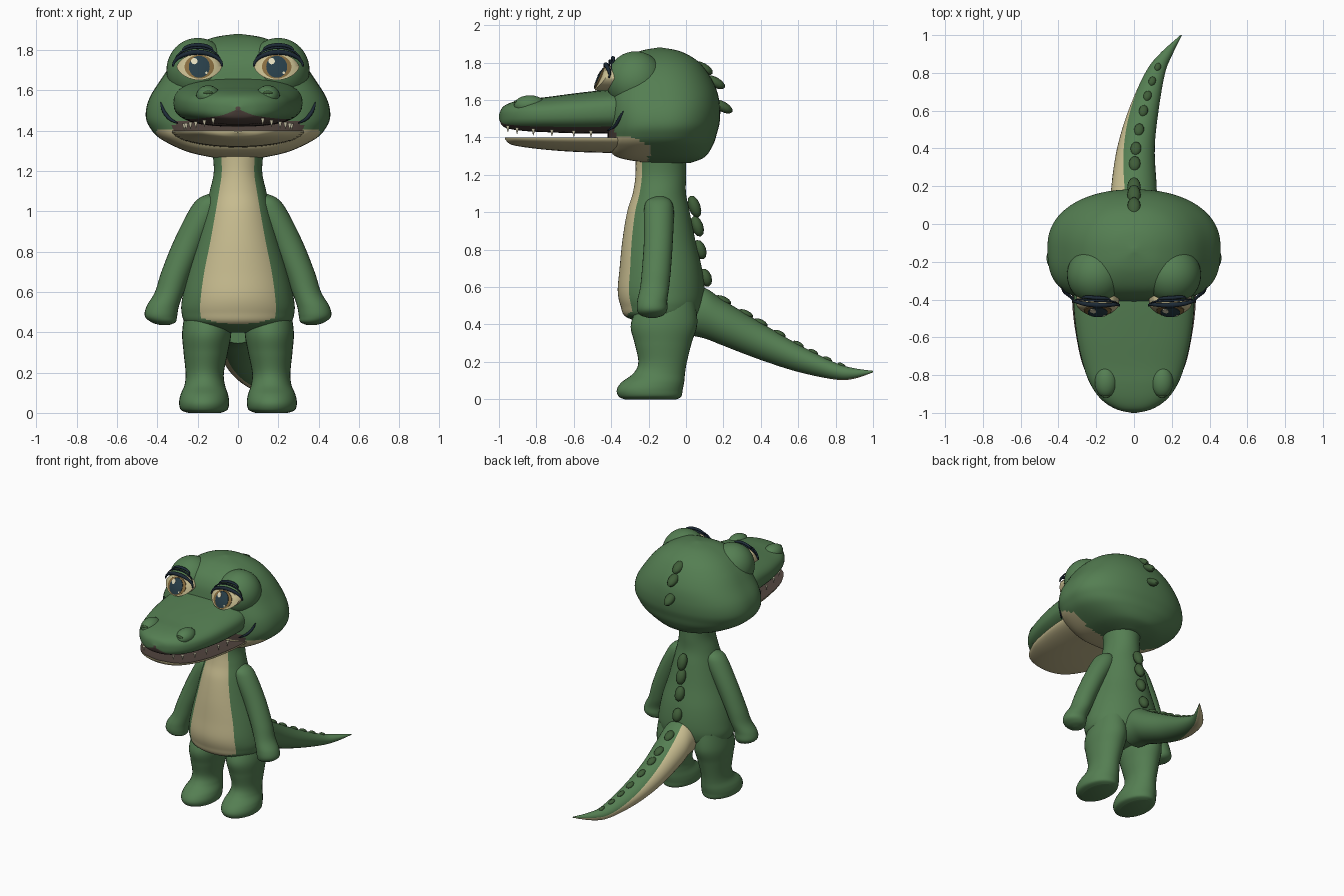
import bpy, bmesh, math
from math import sin, cos, pi, radians
from mathutils import Vector, Euler

cube = bpy.data.objects.get("Cube")
if cube:
    bpy.data.objects.remove(cube)


def material(name, rgb):
    m = bpy.data.materials.new(name)
    m.use_nodes = True
    m.diffuse_color = (*rgb, 1)
    m.node_tree.nodes["Principled BSDF"].inputs["Base Color"].default_value = (*rgb, 1)
    return m


GREEN = material("skin green", (.09, .21, .085))
DARK = material("scute green", (.05, .11, .04))
CREAM = material("belly cream", (.58, .51, .28))
MOUTH = material("mouth brown", (.085, .06, .05))
NAVY = material("lash navy", (.012, .023, .037))
PUPIL = material("pupil teal", (.021, .048, .065))
IRIS = material("iris gold", (.24, .15, .05))
WHITE = material("tooth ivory", (.75, .7, .5))


def finish(name, bm, mats, angle=50):
    bmesh.ops.recalc_face_normals(bm, faces=bm.faces)
    me = bpy.data.meshes.new(name)
    bm.to_mesh(me)
    bm.free()
    for m in mats:
        me.materials.append(m)
    ob = bpy.data.objects.new(name, me)
    bpy.context.collection.objects.link(ob)
    bpy.ops.object.select_all(action='DESELECT')
    ob.select_set(True)
    bpy.context.view_layer.objects.active = ob
    bpy.ops.object.shade_smooth_by_angle(angle=radians(angle))
    return ob


def spline(keys, steps=8):
    """Catmull-Rom through tuples of any length."""
    out = []
    for i in range(len(keys) - 1):
        a, b, c, d = (keys[max(0, min(len(keys) - 1, i + k))] for k in (-1, 0, 1, 2))
        for s in range(steps):
            t = s / steps
            out.append([q + .5 * t * (r - p + t * (2 * p - 5 * q + 4 * r - v + t * (3 * (q - r) + v - p)))
                        for p, q, r, v in zip(a, b, c, d)])
    return out + [list(keys[-1])]


def loft(name, rings, mats, rule=None, angle=50):
    """Skin closed rings; rule(centre, column fraction) picks the material."""
    bm = bmesh.new()
    rows = [[bm.verts.new(p) for p in r] for r in rings]
    n = len(rows[0])
    for lo, hi in zip(rows, rows[1:]):
        for j in range(n):
            f = bm.faces.new((lo[j], lo[(j + 1) % n], hi[(j + 1) % n], hi[j]))
            if rule:
                f.material_index = rule(f.calc_center_median(), (j + .5) / n)
    for r in (rows[0], rows[-1]):
        f = bm.faces.new(r)
        if rule:
            f.material_index = rule(f.calc_center_median(), .75)
    return finish(name, bm, mats, angle)


def power(v, e):
    return math.copysign(abs(v) ** (2 / e), v)


def flat_rings(keys, n=60, front=2, back=2, side=1):
    """Horizontal rings from (z, centre x, half width, front y, back y)."""
    rings = []
    for z, cx, rx, yf, yb in spline(keys):
        ring = []
        for j in range(n):
            a = 2 * pi * j / n
            e = front if sin(a) < 0 else back
            ring.append((side * (cx + rx * power(cos(a), e)),
                         (yf + yb) / 2 + (yb - yf) / 2 * power(sin(a), e), z))
        rings.append(ring)
    return rings


def ball(name, loc, scale, mat, rot=(0, 0, 0), seg=24):
    bm = bmesh.new()
    bmesh.ops.create_uvsphere(bm, u_segments=seg, v_segments=seg // 2, radius=1)
    turn = Euler(rot).to_matrix()
    for v in bm.verts:
        v.co = turn @ (v.co * Vector(scale)) + Vector(loc)
    return finish(name, bm, [mat])


def stroke(name, pts, radius, mat):
    cu = bpy.data.curves.new(name, 'CURVE')
    cu.dimensions = '3D'
    cu.bevel_depth = radius
    cu.use_fill_caps = True
    sp = cu.splines.new('POLY')
    sp.points.add(len(pts) - 1)
    for i, (p, q) in enumerate(zip(sp.points, pts)):
        p.co = (*q, 1)
        p.radius = .35 + .65 * sin(pi * i / (len(pts) - 1))
    cu.materials.append(mat)
    bpy.context.collection.objects.link(bpy.data.objects.new(name, cu))


# Torso with a cream belly panel
torso = [(1.32, 0, .13, -.27, 0), (1.2, 0, .12, -.27, 0), (1.1, 0, .14, -.285, 0),
         (1, 0, .165, -.315, .02), (.85, 0, .205, -.34, .05), (.7, 0, .25, -.355, .085),
         (.58, 0, .275, -.365, .1), (.5, 0, .28, -.35, .095), (.44, 0, .25, -.32, .07),
         (.4, 0, .12, -.2, 0)]
loft("torso", flat_rings(torso), [GREEN, CREAM],
     lambda c, u: int(abs(u - .75) < .117 and c.z > .44 + c.x ** 2))

# Arms and legs
arm = [(1.085, .13, .02, -.16, -.12), (1.06, .14, .06, -.21, -.08), (1, .16, .085, -.225, -.065),
       (.85, .24, .08, -.225, -.07), (.7, .305, .075, -.235, -.08), (.6, .34, .072, -.245, -.09),
       (.53, .373, .08, -.26, -.1), (.48, .382, .08, -.262, -.1), (.45, .37, .06, -.245, -.12),
       (.435, .365, .02, -.2, -.16)]
leg = [(.52, .15, .11, -.25, .05), (.4, .155, .122, -.295, .06), (.3, .16, .11, -.275, .03),
       (.2, .165, .095, -.255, .005), (.14, .165, .1, -.28, -.005), (.09, .167, .118, -.345, -.01),
       (.05, .168, .124, -.37, -.018), (.015, .168, .115, -.36, -.025), (0, .167, .08, -.33, -.05)]
for s, side in ((1, "left"), (-1, "right")):
    loft(side + "_arm", flat_rings(arm, 28, side=s), [GREEN])
    loft(side + "_leg", flat_rings(leg, 32, side=s), [GREEN])

# Tail: (y, x, z, half width, half height, twist); cream strip twists underneath
tail = spline([(0, 0, .47, .12, .125, 0), (.1, 0, .46, .122, .135, 0), (.2, 0, .408, .12, .122, 5),
               (.4, .01, .31, .1, .1, 20), (.6, .05, .22, .08, .074, 40),
               (.8, .112, .15, .053, .045, 65), (.9, .17, .138, .035, .028, 75),
               (1, .25, .148, .004, .004, 80)])
rings = [[(x + rx * cos(2 * pi * j / 36 + radians(t)), y, z + rz * sin(2 * pi * j / 36 + radians(t)))
          for j in range(36)] for y, x, z, rx, rz, t in tail]
loft("tail", rings, [GREEN, CREAM], lambda c, u: int(abs(u - .47) < .165))

# Scutes along head, back and tail
for i, (y, z) in enumerate([(.09, 1.77), (.155, 1.695), (.195, 1.565)]):
    ball(f"head_scute_{i}", (0, y, z), (.036, .06, .028), DARK, (-.5, 0, 0), 12)
for i, (y, z) in enumerate([(.045, 1.03), (.06, .925), (.075, .8), (.105, .65)]):
    ball(f"back_scute_{i}", (0, y, z), (.036, .032, .062 - .004 * i), DARK, (.35, 0, 0), 12)
for i, y in enumerate([.2, .31, .4, .5, .6, .68, .76, .83]):
    k = min(tail, key=lambda t: abs(t[0] - y))
    size = 1 - .07 * i
    ball(f"tail_scute_{i}", (k[1], k[0], k[2] + k[4]), (.033 * size, .046 * size, .02 * size), DARK,
         (-.45, 0, -.06 * i), 12)

# Head with cream lower cheeks
head = [(1.262, 0, .1, -.2, .02), (1.295, 0, .25, -.37, .1), (1.36, 0, .385, -.415, .145),
        (1.42, 0, .44, -.42, .165), (1.48, 0, .458, -.42, .18), (1.56, 0, .44, -.42, .182),
        (1.65, 0, .385, -.41, .165), (1.74, 0, .32, -.39, .12), (1.81, 0, .24, -.34, .06),
        (1.86, 0, .13, -.25, -.03), (1.88, 0, .01, -.15, -.13)]


def head_rule(c, u):
    if c.y < -.36 and abs(c.x) < .32 and 1.395 < c.z < 1.45:
        return 2
    return int(c.z < 1.405 and c.y < -.2 - 2 * max(0, c.z - 1.36))


loft("head", flat_rings(head, 72, 3, 2.2), [GREEN, CREAM, MOUTH], head_rule)

# Upper snout: (y, half width, bottom, top)
snout = spline([(-.3, .31, 1.42, 1.66), (-.42, .32, 1.42, 1.655), (-.6, .302, 1.422, 1.635),
                (-.75, .268, 1.428, 1.615), (-.85, .23, 1.433, 1.605), (-.93, .172, 1.443, 1.588),
                (-.98, .095, 1.46, 1.562), (-1, .012, 1.5, 1.52)])
rings = [[(w * power(cos(2 * pi * j / 48), 2.6), y,
           (b + t) / 2 + (t - b) / 2 * power(sin(2 * pi * j / 48), 2.6))
          for j in range(48)] for y, w, b, t in snout]
loft("upper_snout", rings, [GREEN, MOUTH], lambda c, u: int(abs(u - .75) < .145))

# Lower jaw: shallow bowl, (y, half width, depth)
jaw = spline([(-.3, .33, .085), (-.45, .325, .082), (-.6, .305, .077), (-.75, .27, .066),
              (-.88, .205, .05), (-.94, .135, .036), (-.967, .02, .01)])
rings = [[(w * cos(2 * pi * j / 48), y, 1.4 + sin(2 * pi * j / 48) * (d if j > 24 else -.2 * d))
          for j in range(48)] for y, w, d in jaw]
loft("lower_jaw", rings, [CREAM, MOUTH], lambda c, u: int(u < .5), 40)

EYE_X, EYE_Z = .192, 1.717


def eye_point(s, dx, dz, off):
    dome = math.sqrt(max(.05, 1 - (dx / .14) ** 2 - (dz / .14) ** 2))
    return Vector((s * EYE_X + dx, -.37 - .1 * dome + .45 * dz - off, EYE_Z + dz))


def eye_disc(name, s, outline, off, depth, mat, ox=0, oz=0):
    """Thin plate wrapped over the domed eye surface."""
    rings = [[eye_point(s, ox + f * x, oz + f * z, off) for x, z in outline]
             for f in (.05, .3, .55, .8, 1)]
    rings.append([p + Vector((0, depth, 0)) for p in rings[-1]])
    loft(name, rings, [mat])


def oval(a, b, e=1, n=40):
    return [(a * cos(2 * pi * j / n), b * math.copysign(abs(sin(2 * pi * j / n)) ** e, sin(2 * pi * j / n)))
            for j in range(n)]


for s, side in ((1, "left"), (-1, "right")):
    # Eye mound and eye
    ball(side + "_eye_mound", (.2 * s, -.27, 1.7), (.155, .155, .16), GREEN, seg=40)
    eye_disc(side + "_eye_white", s, oval(.112, .066, 1.3), 0, .08, CREAM)
    eye_disc(side + "_iris", s, oval(.073, .059), .004, .006, IRIS)
    eye_disc(side + "_pupil", s, oval(.052, .054), .007, .006, PUPIL)
    eye_disc(side + "_glint", s, oval(.016, .016, n=16), .01, .005, WHITE, -.025, .028)
    eye_disc(side + "_small_glint", s, oval(.006, .006, n=12), .01, .005, WHITE, .035, -.03)
    # Lash line, lid crease and brow
    arc = [pi * i / 20 for i in range(21)]
    for label, width, height, lift, thick in (("lash", .122, .07, .002, .013),
                                              ("crease", .115, .075, .02, .006),
                                              ("brow", .075, .03, .078, .01)):
        stroke(f"{side}_{label}", [eye_point(s, s * (.008 + width * cos(a)), lift + height * sin(a), .006)
                                   for a in arc], thick, NAVY)
    # Nostrils
    ball(side + "_nostril_mound", (.148 * s, -.835, 1.572), (.06, .085, .053), GREEN)
    ball(side + "_nostril", (.148 * s, -.908, 1.588), (.024, .012, .01), DARK, (-.5, 0, 0), 16)
    # Smile line
    smile = spline([(.3 * s, -.42, 1.437), (.34 * s, -.382, 1.46), (.37 * s, -.357, 1.5),
                    (.383 * s, -.335, 1.54)], 5)
    stroke(side + "_smile", smile, .009, NAVY)
    # Teeth along the upper rim
    for i, y in enumerate([-.95, -.9, -.82, -.72, -.6, -.5]):
        k = min(snout, key=lambda t: abs(t[0] - y))
        bm = bmesh.new()
        bmesh.ops.create_cone(bm, cap_ends=True, segments=10, radius1=.001, radius2=.011, depth=.035)
        bmesh.ops.translate(bm, verts=bm.verts, vec=(s * k[1] * .85, k[0], k[2] - .002))
        finish(f"{side}_tooth_{i}", bm, [WHITE])
